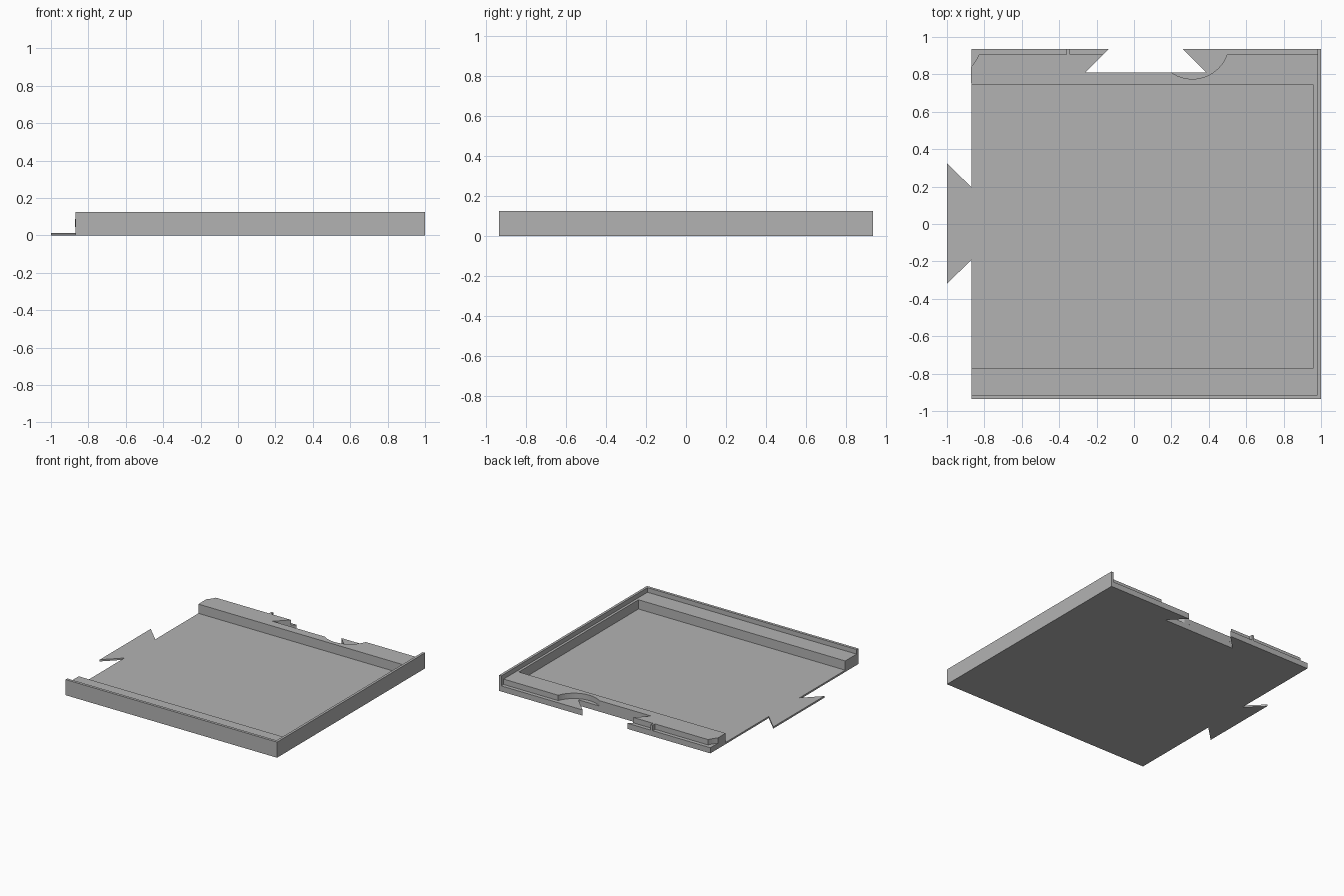
import bpy, bmesh, math

cube = bpy.data.objects.get("Cube")
if cube:
    bpy.data.objects.remove(cube, do_unlink=True)

# One plain grey for the whole tile
grey = bpy.data.materials.new("plain grey")
grey.use_nodes = True
colour = (0.45, 0.45, 0.45, 1)
grey.diffuse_color = colour
grey.node_tree.nodes["Principled BSDF"].inputs["Base Color"].default_value = colour

# Main dimensions
LEFT, RIGHT, EDGE = -0.87, 1.0, 0.935
FLOOR, SLAB, LEDGE, WALL = 0.014, 0.045, 0.088, 0.125
WALL_X, WALL_Y = 0.98, -0.913      # inner faces of the thin walls
INNER_X, FRONT_Y, BACK_Y = 0.96, -0.77, 0.742   # inner faces of the ledges
LIP_Y, SLOT_Y = 0.905, 0.81        # back of the upper ledge, bottom of the slot


def prism(name, outline, bottom, top):
    """Extrude a flat outline between two heights."""
    bm = bmesh.new()
    face = bm.faces.new([bm.verts.new((x, y, bottom)) for x, y in outline])
    out = bmesh.ops.extrude_face_region(bm, geom=[face])
    verts = [v for v in out["geom"] if isinstance(v, bmesh.types.BMVert)]
    bmesh.ops.translate(bm, verts=verts, vec=(0, 0, top - bottom))
    bmesh.ops.recalc_face_normals(bm, faces=bm.faces)
    mesh = bpy.data.meshes.new(name)
    bm.to_mesh(mesh)
    bm.free()
    mesh.materials.append(grey)
    obj = bpy.data.objects.new(name, mesh)
    bpy.context.collection.objects.link(obj)
    return obj


def arc(cx, cy, start, end, steps):
    """Points on the circle about (cx, cy) from one point to another."""
    r = math.dist((cx, cy), start)
    a = math.atan2(start[1] - cy, start[0] - cx)
    b = math.atan2(end[1] - cy, end[0] - cx)
    return [(cx + r * math.cos(a + (b - a) * i / steps),
             cy + r * math.sin(a + (b - a) * i / steps)) for i in range(steps + 1)]


# Dovetail slot in the back edge, from right to left
slot = [(0.26, EDGE), (0.385, SLOT_Y), (-0.26, SLOT_Y), (-0.135, EDGE)]
# Dovetail tab on the left edge, from back to front
tab = [(LEFT, 0.197), (-1, 0.325), (-1, -0.32), (LEFT, -0.192)]

# Floor plate with both dovetails
prism("floor_plate",
      [(LEFT, -EDGE), (RIGHT, -EDGE), (RIGHT, EDGE)] + slot + [(LEFT, EDGE)] + tab,
      0, FLOOR)

# Thin outer wall along the front and right
prism("outer_wall",
      [(LEFT, -EDGE), (RIGHT, -EDGE), (RIGHT, EDGE),
       (WALL_X, EDGE), (WALL_X, WALL_Y), (LEFT, WALL_Y)],
      FLOOR, WALL)

# Lower ledge inside the wall
prism("front_and_side_ledge",
      [(LEFT, WALL_Y), (WALL_X, WALL_Y), (WALL_X, BACK_Y),
       (INNER_X, BACK_Y), (INNER_X, FRONT_Y), (LEFT, FRONT_Y)],
      FLOOR, LEDGE)

# Back slab, cut by the slot
prism("back_slab",
      [(LEFT, BACK_Y), (WALL_X, BACK_Y), (WALL_X, EDGE)] + slot + [(LEFT, EDGE)],
      FLOOR, SLAB)

# Upper back ledge with the round cut, the key and the hollowed corner
round_cut = arc(0.312, 0.972, (0.497, LIP_Y), (0.2, SLOT_Y), 20)
corner_cut = arc(-1.003, 0.972, (-0.83, LIP_Y), (LEFT, 0.84), 5)
key = [(-0.342, LIP_Y), (-0.342, EDGE), (-0.36, EDGE), (-0.36, LIP_Y)]
prism("back_ledge",
      [(LEFT, BACK_Y), (WALL_X, BACK_Y), (WALL_X, LIP_Y)] + round_cut
      + [(-0.26, SLOT_Y), (-0.165, LIP_Y)] + key + corner_cut,
      SLAB, LEDGE)
